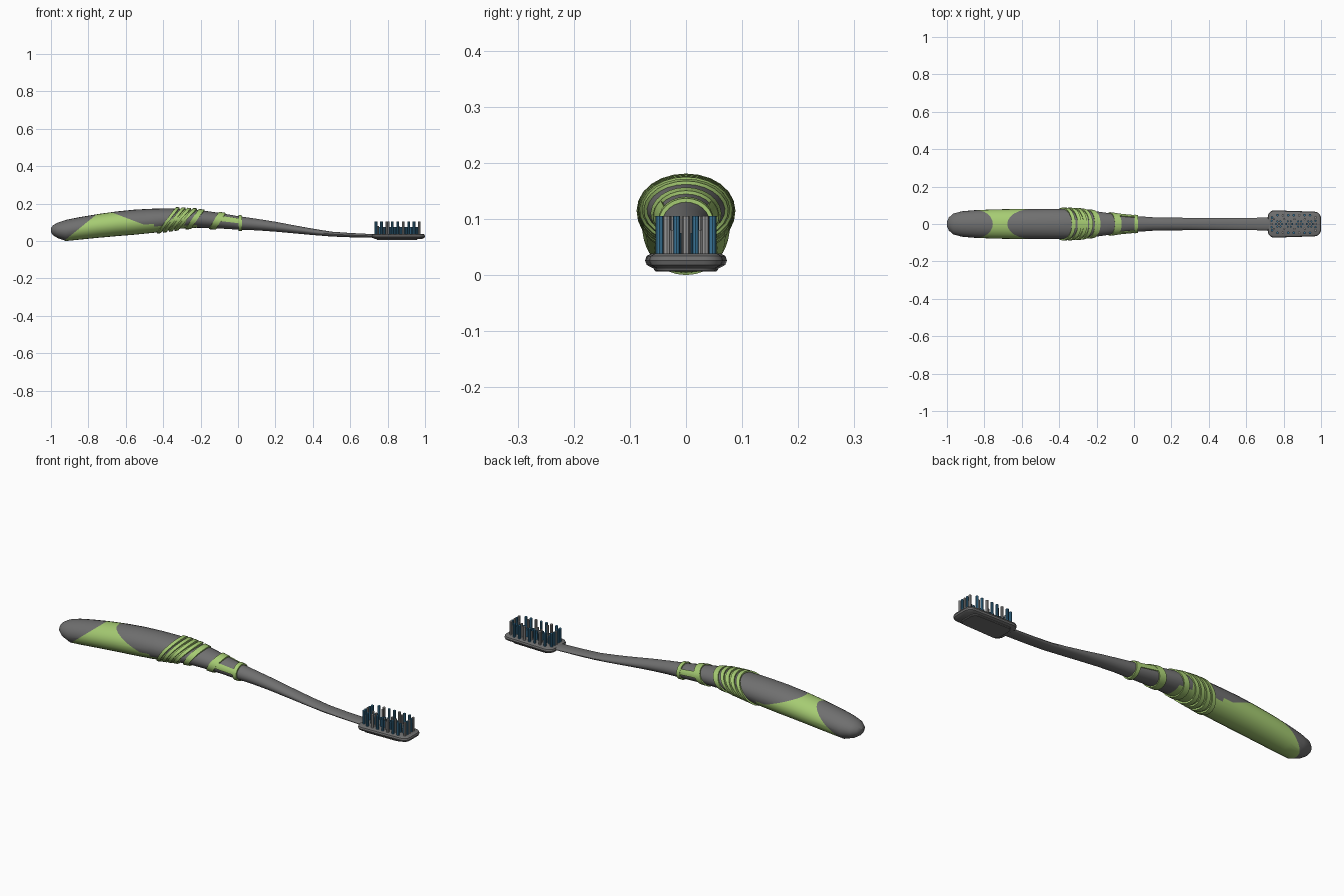
import bpy, bmesh, math
from mathutils import Vector, Matrix

if "Cube" in bpy.data.objects:
    bpy.data.objects.remove(bpy.data.objects["Cube"])


def material(name, rgb):
    m = bpy.data.materials.new(name)
    m.diffuse_color = (*rgb, 1)
    m.use_nodes = True
    m.node_tree.nodes["Principled BSDF"].inputs["Base Color"].default_value = m.diffuse_color
    return m


GREY = material("grey", (0.16, 0.16, 0.16))
GREEN = material("green", (0.38, 0.60, 0.17))
BLUE = material("blue", (0.04, 0.17, 0.30))
SILVER = material("silver", (0.3, 0.3, 0.3))


def finish(bm, name, *mats):
    bmesh.ops.recalc_face_normals(bm, faces=bm.faces)
    me = bpy.data.meshes.new(name)
    bm.to_mesh(me)
    bm.free()
    ob = bpy.data.objects.new(name, me)
    bpy.context.collection.objects.link(ob)
    for m in mats:
        me.materials.append(m)
    bpy.ops.object.select_all(action='DESELECT')
    bpy.context.view_layer.objects.active = ob
    ob.select_set(True)
    bpy.ops.object.shade_smooth_by_angle(angle=math.radians(32))
    return ob


# Handle stations: x, top z, bottom z, half width
STATIONS = [
    (-1.0, .070, .048, .012), (-.99, .083, .032, .035), (-.965, .098, .016, .056),
    (-.92, .113, .000, .068), (-.85, .127, .007, .074), (-.75, .144, .017, .078),
    (-.65, .158, .026, .080), (-.55, .168, .034, .081), (-.45, .173, .044, .081),
    (-.37, .174, .057, .080), (-.30, .172, .067, .078), (-.22, .167, .071, .070),
    (-.15, .158, .069, .060), (-.08, .147, .066, .051), (0.0, .133, .061, .043),
    (.10, .119, .057, .036), (.20, .103, .050, .034), (.30, .084, .041, .033),
    (.40, .066, .032, .033), (.50, .050, .024, .033), (.60, .043, .020, .033),
    (.74, .036, .017, .034),
]


def section(x):
    for a, b in zip(STATIONS, STATIONS[1:]):
        if x <= b[0]:
            f = max(0, (x - a[0]) / (b[0] - a[0]))
            return [p + (q - p) * f for p, q in zip(a, b)][1:]
    return STATIONS[-1][1:]


def surface(x, t, off=0.0):
    top, bot, w = section(x)
    return Vector((x, (w + off) * math.cos(t),
                   (top + bot) / 2 + ((top - bot) / 2 + off) * math.sin(t)))


# Handle and neck, one loft cut along the two-colour borders
SIDES = 24
bm = bmesh.new()
rings = [[bm.verts.new(surface(s[0], 2 * math.pi * i / SIDES)) for i in range(SIDES)]
         for s in STATIONS]
for r, q in zip(rings, rings[1:]):
    for i in range(SIDES):
        j = (i + 1) % SIDES
        bm.faces.new((r[i], r[j], q[j], q[i]))
bm.faces.new(rings[0])
bm.faces.new(rings[-1])


def border(a, b):
    co = Vector((a[0], 0, a[1]))
    no = Vector((a[1] - b[1], 0, b[0] - a[0]))
    bmesh.ops.bisect_plane(bm, geom=bm.verts[:] + bm.edges[:] + bm.faces[:],
                           plane_co=co, plane_no=no, dist=1e-5)
    return lambda p: (p - co).dot(no) < 0


under_cap = border((-.925, .005), (-.755, .143))
under_body = border((-.68, .155), (-.42, .056))
under_grip = border((-.42, .056), (-.31, .16))
before_neck = border((-.24, .18), (-.30, .06))
for f in bm.faces:
    c = f.calc_center_median()
    if c.x < -.18 and under_cap(c) and (under_body(c) or (under_grip(c) and c.x < -.27) or
                                        (c.z < .085 and c.x < -.2)):
        f.material_index = 1
finish(bm, "handle", GREY, GREEN)


# Raised rubber piece following the handle surface; slant leans it over
def rubber(name, x0, x1, slant, off, t0=0, t1=360):
    bm = bmesh.new()
    full = t1 - t0 == 360
    n = SIDES if full else 5
    loops = []
    for i in range(n):
        t = math.radians(t0 + (t1 - t0) * i / (n if full else n - 1))
        lean = slant * math.sin(t)
        steps = [x0 + (x1 - x0) * k / 4 for k in range(5)]
        pts = [(x0, -.006)] + [(x, off) for x in steps] + [(x1, -.006)]
        loops.append([bm.verts.new(surface(x + lean, t, o)) for x, o in pts])
    m = len(loops[0])
    for i in range(n if full else n - 1):
        a, b = loops[i], loops[(i + 1) % n]
        for k in range(m):
            bm.faces.new((a[k], a[(k + 1) % m], b[(k + 1) % m], b[k]))
    if not full:
        bm.faces.new(loops[0])
        bm.faces.new(loops[-1])
    finish(bm, name, GREEN)


# Slanted thumb ridges, grip bands and front collar
for i in range(4):
    x = -.372 + i * .031
    rubber(f"grip_ridge_{i + 1}", x - .010, x + .010, .05, .008)
rubber("grip_band_wide", -.245, -.215, .036, .006)
rubber("grip_band_front", -.128, -.092, .026, .006)
rubber("front_collar", .002, .022, 0, .007)
for side, t in (("left", -2), ("right", 144)):
    rubber(f"collar_strip_{side}", -.11, .012, 0, .005, t, t + 38)


# Rounded, slightly tapered head outline, stacked in layers
def slab(name, x0, x1, w0, w1, r, layers):
    bm = bmesh.new()
    corners = [(x1, w1, 0), (x0, w0, 90), (x0, -w0, 180), (x1, -w1, 270)]
    loops = []
    for z, inset in layers:
        loop = []
        for cx, cy, a0 in corners:
            cx += r if cx == x0 else -r
            cy -= math.copysign(r, cy)
            for k in range(6):
                a = math.radians(a0 + 18 * k)
                loop.append(bm.verts.new((cx + (r - inset) * math.cos(a),
                                          cy + (r - inset) * math.sin(a), z)))
        loops.append(loop)
    n = len(loops[0])
    for a, b in zip(loops, loops[1:]):
        for i in range(n):
            bm.faces.new((a[i], a[(i + 1) % n], b[(i + 1) % n], b[i]))
    bm.faces.new(loops[0])
    bm.faces.new(loops[-1])
    finish(bm, name, GREY)


slab("brush_head", .715, 1.0, .073, .066, .035,
     [(.012, .014), (.018, .003), (.026, 0), (.034, .003), (.038, .010)])
slab("head_back_pad", .74, .96, .057, .053, .028, [(.006, .003), (.009, 0), (.015, 0)])


# Bristle tufts
def tufts(name, mat, places):
    bm = bmesh.new()
    for x, y, r, top in places:
        bmesh.ops.create_cone(bm, cap_ends=True, segments=8, radius1=r, radius2=r,
                              depth=top - .034,
                              matrix=Matrix.Translation((x, y, (top + .034) / 2)))
    finish(bm, name, mat)


blue, silver = [], []
for i in range(4):
    cx = .775 + i * .055
    for k in range(6):
        a = math.radians(60 * k)
        blue.append((cx + .016 * math.cos(a), .016 * math.sin(a), .0055, .075))
    silver.append((cx, 0, .006, .075))
for s in (-1, 1):
    for i in range(9):
        x = .738 + i * .029
        y = s * (.047 if 0 < i < 8 else .034)
        (silver if i % 3 == 2 else blue).append((x, y, .007, .105))
    for i in range(5):
        silver.append((.748 + i * .055, s * .026, .006, .105 if i % 2 else .08))
for x in (.736, .971):
    silver.append((x, 0, .006, .105))
    for s in (-1, 1):
        blue.append((x, s * .017, .006, .105))
tufts("blue_bristles", BLUE, blue)
tufts("grey_bristles", SILVER, silver)
